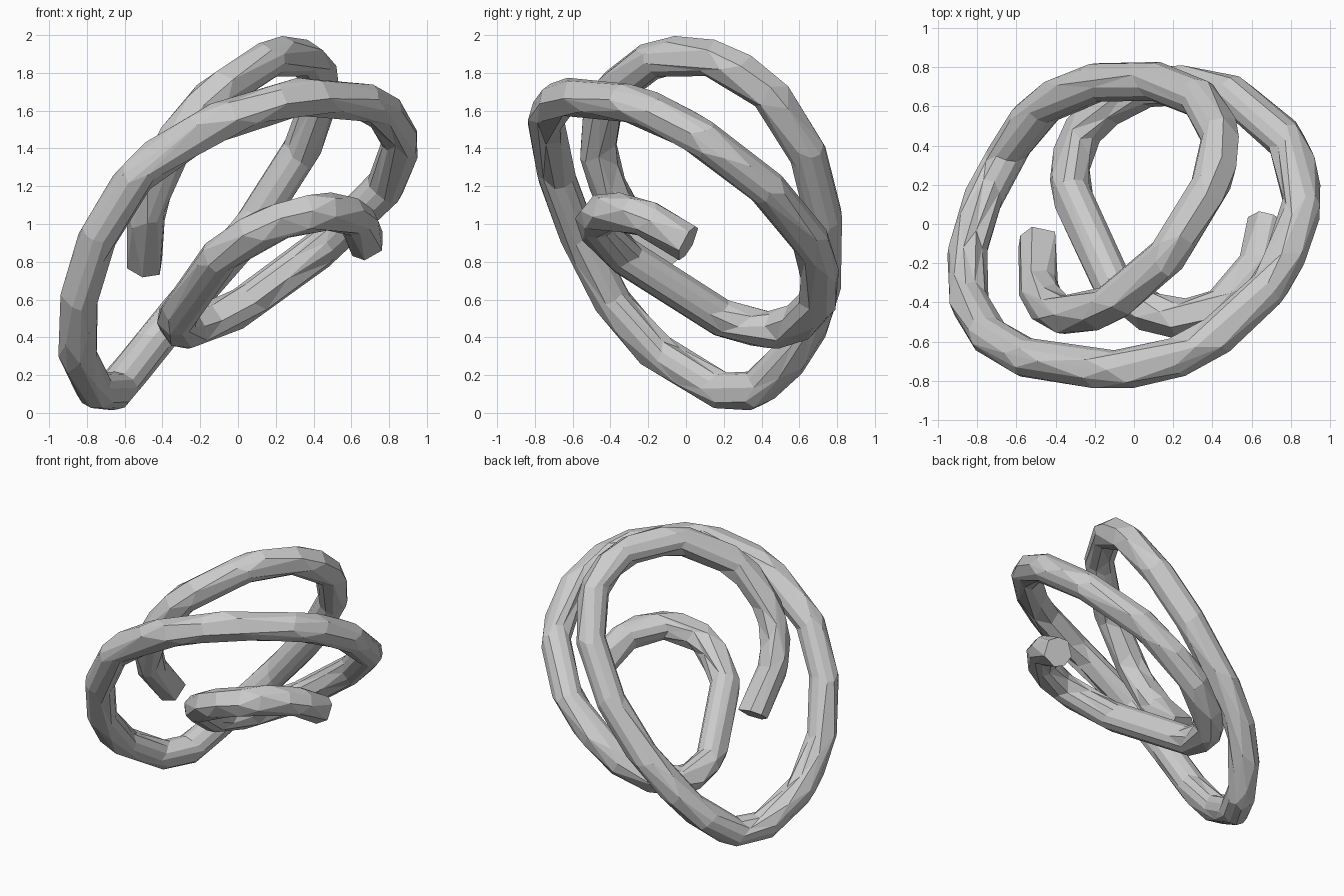
import bpy

# Centre line of the tangled tube, from the upper loose end to the lower one
PATH = [
    (-0.49, -0.09, 0.78), (-0.46, -0.39, 1.15), (-0.24, -0.45, 1.56),
    (0.06, -0.27, 1.81), (0.27, -0.01, 1.89), (0.43, 0.34, 1.77),
    (0.37, 0.59, 1.47), (0.22, 0.69, 1.21), (0.03, 0.73, 0.93),
    (-0.36, 0.66, 0.48), (-0.57, 0.48, 0.22), (-0.68, 0.29, 0.11),
    (-0.80, 0.05, 0.19), (-0.85, -0.29, 0.46), (-0.78, -0.51, 0.82),
    (-0.65, -0.63, 1.09), (-0.45, -0.70, 1.33), (0.15, -0.70, 1.63),
    (0.58, -0.43, 1.66), (0.80, -0.10, 1.56), (0.84, 0.25, 1.33),
    (0.67, 0.53, 1.08), (0.32, 0.70, 0.78), (-0.10, 0.62, 0.50),
    (-0.31, 0.36, 0.45), (-0.21, -0.09, 0.68), (0.03, -0.42, 0.92),
    (0.36, -0.46, 1.05), (0.60, -0.25, 1.04), (0.68, 0.01, 0.90),
]

# Round tube swept along the path with closed ends
curve = bpy.data.curves.new("tangled_tube", "CURVE")
curve.dimensions = "3D"
curve.bevel_depth = 0.101
curve.bevel_resolution = 4
curve.resolution_u = 4
curve.use_fill_caps = True
spline = curve.splines.new("BEZIER")
spline.bezier_points.add(len(PATH) - 1)
for point, co in zip(spline.bezier_points, PATH):
    point.co = co
    point.handle_left_type = point.handle_right_type = "AUTO"

tube = bpy.data.objects.new("tangled_tube", curve)
bpy.context.collection.objects.link(tube)
bpy.context.view_layer.objects.active = tube
tube.select_set(True)
bpy.ops.object.convert(target="MESH")
tube = bpy.context.object

# Join the caps, then reduce to irregular, flat, roughly six-sided facets
tube.modifiers.new("join_caps", "WELD").merge_threshold = 0.001
tube.modifiers.new("facets", "DECIMATE").ratio = 0.27
bpy.ops.object.shade_flat()
